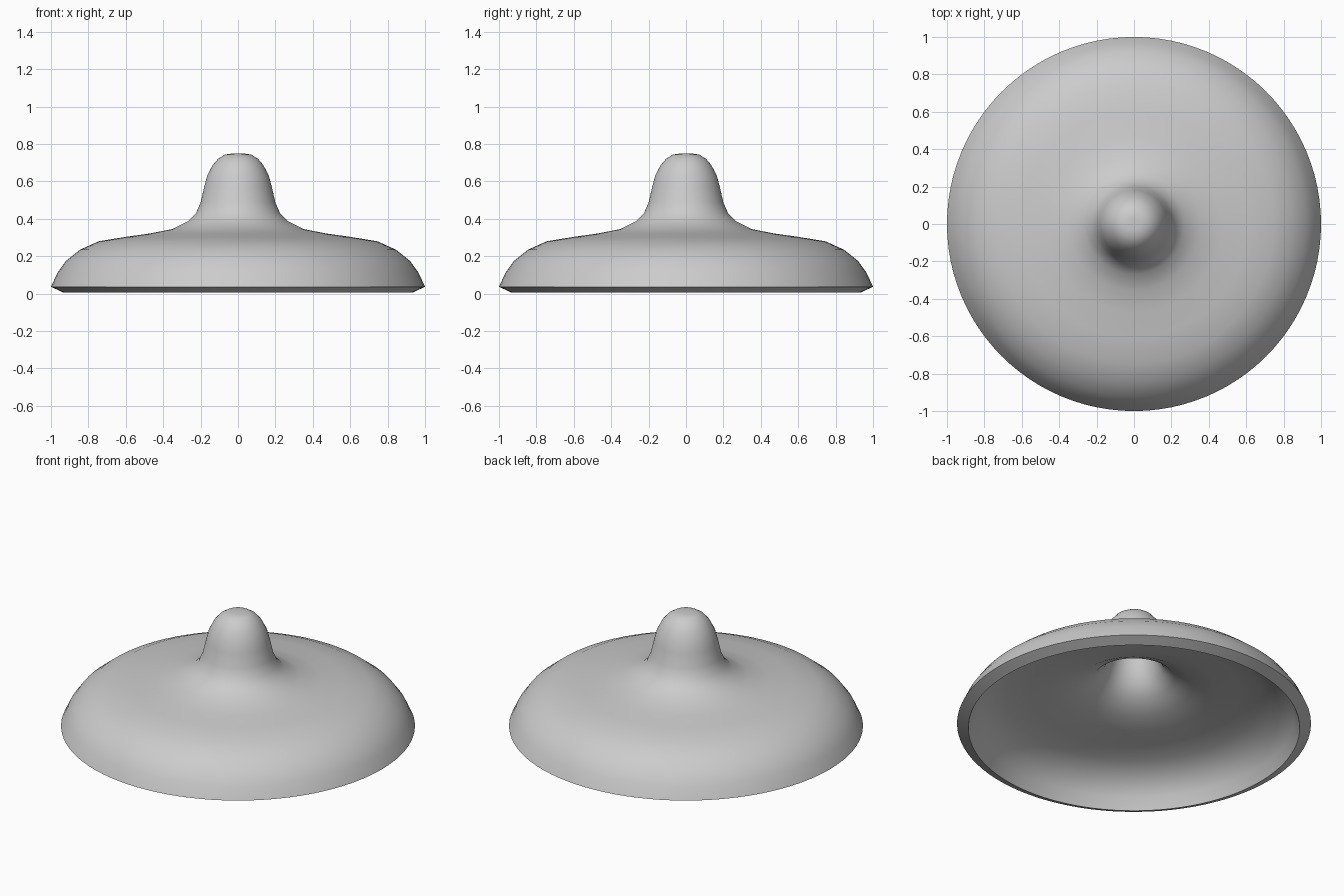
import bpy, bmesh, math

cube = bpy.data.objects.get("Cube")
if cube:
    bpy.data.objects.remove(cube, do_unlink=True)

# Single plain grey material
grey = bpy.data.materials.new("plain_grey")
grey.use_nodes = True
colour = (0.6, 0.6, 0.6, 1)
grey.diffuse_color = colour
grey.node_tree.nodes["Principled BSDF"].inputs["Base Color"].default_value = colour

# Outer profile (radius, height) from the rim up to the knob top
PROFILE = [
    (1.0, 0.037), (0.965, 0.112), (0.92, 0.175), (0.845, 0.235),
    (0.745, 0.28), (0.605, 0.303), (0.47, 0.322), (0.353, 0.345),
    (0.267, 0.388), (0.225, 0.43), (0.2, 0.487), (0.181, 0.57),
    (0.165, 0.63), (0.136, 0.687), (0.107, 0.721), (0.07, 0.744),
    (0.035, 0.749), (0, 0.749),
]
SEGMENTS = 96

# Revolve the profile into an open shell
bm = bmesh.new()
points = [bm.verts.new((r, 0, z)) for r, z in PROFILE]
edges = [bm.edges.new(pair) for pair in zip(points, points[1:])]
bmesh.ops.spin(bm, geom=points + edges, cent=(0, 0, 0), axis=(0, 0, 1),
               angle=math.tau, steps=SEGMENTS, use_duplicate=False)
bmesh.ops.remove_doubles(bm, verts=bm.verts, dist=0.0005)
bmesh.ops.recalc_face_normals(bm, faces=bm.faces)
top = max(bm.faces, key=lambda f: f.calc_center_median().z)
if top.normal.z < 0:
    bmesh.ops.reverse_faces(bm, faces=bm.faces)

mesh = bpy.data.meshes.new("domed_lid")
bm.to_mesh(mesh)
bm.free()
mesh.materials.append(grey)
lid = bpy.data.objects.new("domed_lid", mesh)
bpy.context.collection.objects.link(lid)

# Thicken inwards so the dome and knob stay hollow underneath
bpy.ops.object.select_all(action="DESELECT")
lid.select_set(True)
bpy.context.view_layer.objects.active = lid
shell = lid.modifiers.new("wall", "SOLIDIFY")
shell.thickness = 0.07
shell.offset = -1
bpy.ops.object.modifier_apply(modifier=shell.name)
bpy.ops.object.shade_smooth_by_angle(angle=math.radians(40))
